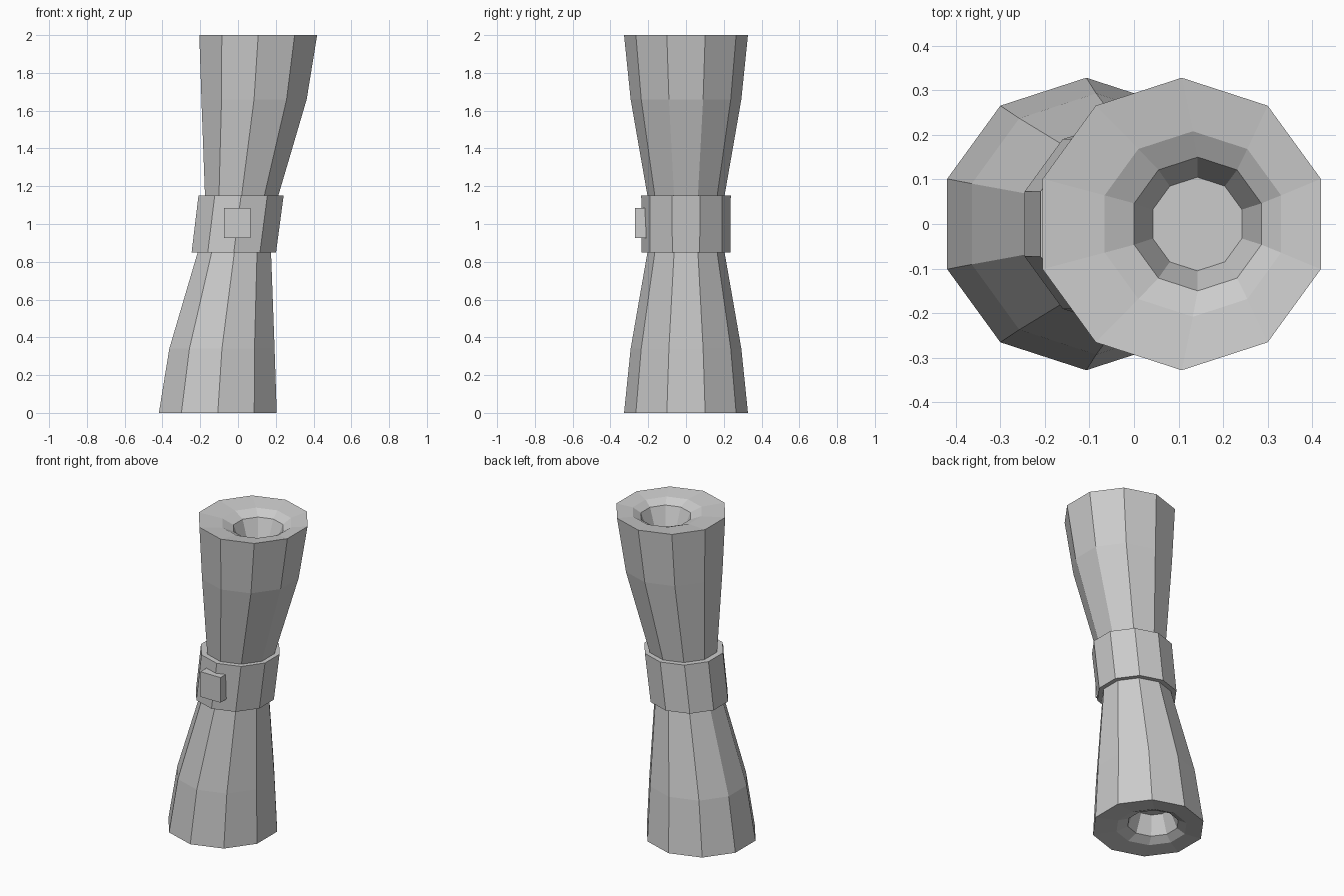
import bpy, bmesh, math
from mathutils import Vector

if "Cube" in bpy.data.objects:
    bpy.data.objects.remove(bpy.data.objects["Cube"])

grey = bpy.data.materials.new("plain grey")
grey.diffuse_color = (0.6, 0.6, 0.6, 1)
grey.use_nodes = True
grey.node_tree.nodes["Principled BSDF"].inputs["Base Color"].default_value = grey.diffuse_color
SIDES = 10

def loft(name, rings, closed=False):
    """Join decagon rings given as (centre x, z, radius)."""
    bm = bmesh.new()
    loops = []
    for cx, z, r in rings:
        loops.append([bm.verts.new((cx + r * math.cos(a), r * math.sin(a), z))
                      for a in (math.pi / 2 + i * math.tau / SIDES for i in range(SIDES))])
    pairs = list(zip(loops, loops[1:]))
    if closed:
        pairs.append((loops[-1], loops[0]))
    else:
        bm.faces.new(loops[0])
        bm.faces.new(loops[-1])
    for lo, hi in pairs:
        for i in range(SIDES):
            j = (i + 1) % SIDES
            bm.faces.new((lo[i], lo[j], hi[j], hi[i]))
    return finish(name, bm)

def finish(name, bm):
    bmesh.ops.recalc_face_normals(bm, faces=bm.faces)
    me = bpy.data.meshes.new(name)
    bm.to_mesh(me)
    bm.free()
    me.materials.append(grey)
    ob = bpy.data.objects.new(name, me)
    bpy.context.collection.objects.link(ob)
    return ob

# leaning hourglass roll; the lower half is the upper half turned over
upper = [(0, 1.0, 0.178), (0.085, 1.66, 0.293), (0.107, 2.0, 0.328),
         (0.132, 1.985, 0.208), (0.143, 1.955, 0.15), (0.142, 1.84, 0.105)]
lower = [(-x, 2 - z, r) for x, z, r in reversed(upper[1:])]
loft("roll", lower + upper)

# tie band around the waist
loft("band", [(-0.022, 0.85, 0.235), (0.016, 1.15, 0.237),
              (0.016, 1.15, 0.17), (-0.022, 0.85, 0.17)], closed=True)

# square clasp on the front, slightly narrower at its face
bm = bmesh.new()
bmesh.ops.create_cube(bm, size=1)
for v in bm.verts:
    k = 1.0
    v.co = Vector((-0.005 + v.co.x * 0.14 * k, -0.235 + v.co.y * 0.07, 1.005 + v.co.z * 0.16 * k))
finish("clasp", bm)
